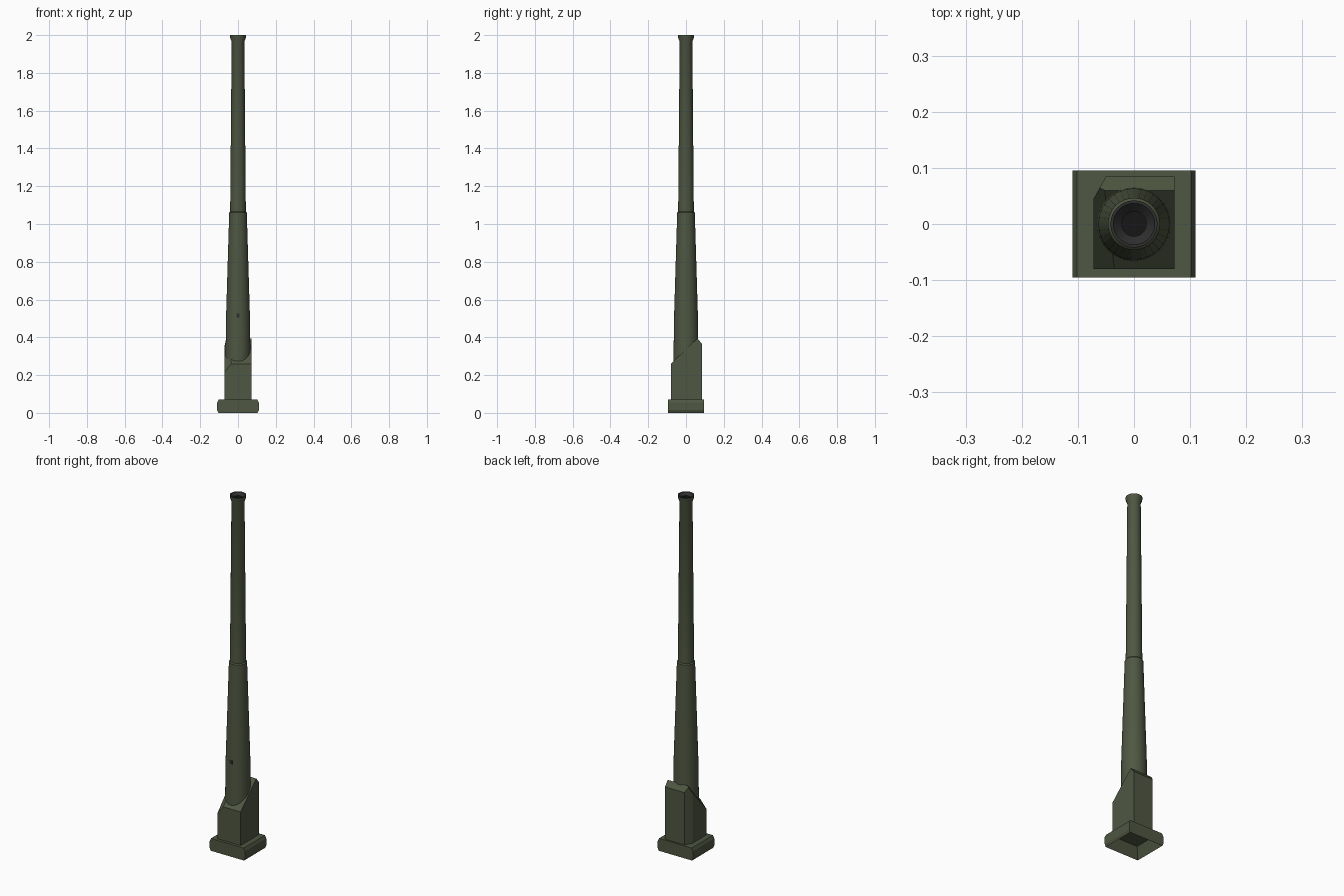
import bpy, bmesh, math
from mathutils import Vector

old = bpy.data.objects.get("Cube")
if old:
    bpy.data.objects.remove(old, do_unlink=True)


def material(name, rgb):
    m = bpy.data.materials.new(name)
    m.use_nodes = True
    m.diffuse_color = (*rgb, 1)
    m.node_tree.nodes["Principled BSDF"].inputs["Base Color"].default_value = (*rgb, 1)
    return m


green = material("olive green", (0.078, 0.095, 0.054))
grey = material("muzzle grey", (0.028, 0.028, 0.028))
black = material("bore black", (0.008, 0.008, 0.008))


def finish(name, bm, mats, smooth=False):
    bmesh.ops.recalc_face_normals(bm, faces=bm.faces)
    mesh = bpy.data.meshes.new(name)
    bm.to_mesh(mesh)
    bm.free()
    ob = bpy.data.objects.new(name, mesh)
    bpy.context.collection.objects.link(ob)
    for m in mats:
        mesh.materials.append(m)
    if smooth:
        bpy.ops.object.select_all(action='DESELECT')
        ob.select_set(True)
        bpy.context.view_layer.objects.active = ob
        bpy.ops.object.shade_smooth_by_angle(angle=math.radians(30))
    return ob


def extrude_profile(points, move):
    """Solid made by sweeping a flat outline along a vector."""
    bm = bmesh.new()
    face = bm.faces.new([bm.verts.new(p) for p in points])
    out = bmesh.ops.extrude_face_region(bm, geom=[face], use_keep_orig=True)
    bmesh.ops.translate(bm, vec=move, verts=[g for g in out["geom"] if isinstance(g, bmesh.types.BMVert)])
    bmesh.ops.recalc_face_normals(bm, faces=bm.faces)
    return bm


def slice_off(bm, a, normal):
    """Cut away everything on the normal side of a plane and close the cut."""
    geom = bm.verts[:] + bm.edges[:] + bm.faces[:]
    cut = bmesh.ops.bisect_plane(bm, geom=geom, plane_co=a, plane_no=normal, clear_outer=True)
    edges = [g for g in cut["geom_cut"] if isinstance(g, bmesh.types.BMEdge)]
    bmesh.ops.holes_fill(bm, edges=edges, sides=0)


def hollow_bottom(bm, hole, depth):
    """Inset the underside and push it upward."""
    bottom = min(bm.faces, key=lambda f: f.calc_center_median().z)
    bmesh.ops.inset_region(bm, faces=[bottom], thickness=hole)
    bmesh.ops.translate(bm, vec=(0, 0, depth), verts=bottom.verts[:])


# Foot flange with bevelled sides and an open underside
half = [(0.104, 0), (0.11, 0.014), (0.11, 0.054), (0.102, 0.07)]
outline = half + [(-x, z) for x, z in reversed(half)]
bm = extrude_profile([(x, -0.095, z) for x, z in outline], (0, 0.19, 0))
hollow_bottom(bm, 0.035, 0.06)
finish("foot_flange", bm, [green])

# Breech block with sloping top and cut corners on one side
side = [(-0.08, 0.065), (0.085, 0.065), (0.085, 0.365), (0.06, 0.395), (-0.08, 0.26)]
bm = extrude_profile([(-0.072, y, z) for y, z in side], (0.144, 0, 0))
slice_off(bm, (-0.072, 0.045, 0), Vector((-0.04, 0.022, 0)))
a, b, c = Vector((-0.072, -0.08, 0.215)), Vector((-0.035, -0.08, 0.26)), Vector((-0.072, 0.05, 0.36))
n = (b - a).cross(c - a)
slice_off(bm, a, n if n.z > 0 else -n)
finish("breech_block", bm, [green])

# Barrel: turned profile from the breech up over the muzzle and down the bore
profile = [(0.067, 0.2), (0.0635, 0.5), (0.0465, 1.06), (0.0415, 1.066), (0.0335, 1.965),
           (0.041, 1.985), (0.042, 2.0), (0.037, 2.0), (0.022, 1.985), (0.022, 1.7)]
SIDES = 32
bm = bmesh.new()
rings = []
for r, z in profile:
    angles = [math.tau * i / SIDES for i in range(SIDES)]
    rings.append([bm.verts.new((r * math.cos(t), r * math.sin(t), z)) for t in angles])
for k, (low, high) in enumerate(zip(rings, rings[1:])):
    for i in range(SIDES):
        j = (i + 1) % SIDES
        f = bm.faces.new((low[i], low[j], high[j], high[i]))
        f.material_index = 0 if k < 6 else 1 if k < 8 else 2
bm.faces.new(rings[0])
bm.faces.new(rings[-1]).material_index = 2
finish("barrel", bm, [green, grey, black], smooth=True)

# Small dark mark on the front of the barrel
bm = bmesh.new()
bmesh.ops.create_cube(bm, size=1)
bmesh.ops.scale(bm, vec=(0.016, 0.006, 0.02), verts=bm.verts)
bmesh.ops.translate(bm, vec=(0, -0.0612, 0.515), verts=bm.verts)
finish("barrel_mark", bm, [grey])
